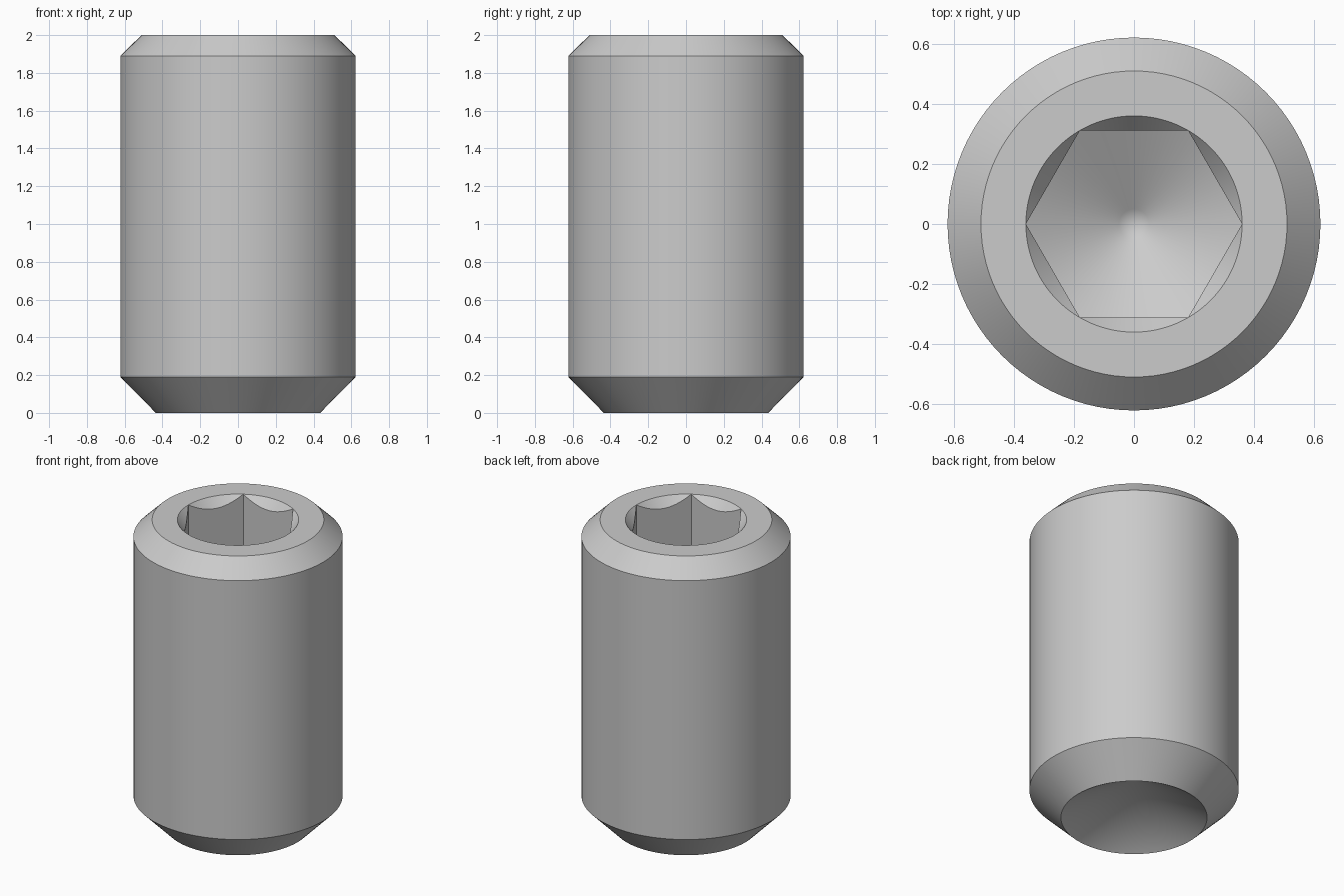
import bpy
import bmesh
import math

cube = bpy.data.objects.get("Cube")
if cube:
    bpy.data.objects.remove(cube, do_unlink=True)

SEGMENTS = 96
CORNER = 0.361                                # hexagon corner radius
FLAT = CORNER * math.cos(math.pi / 6)         # hexagon flat distance
FLOOR = 1.25                                  # socket floor height at the corners
DRILL = math.tan(math.radians(30))            # slope of the drilled cones

# Plain steel
steel = bpy.data.materials.new("steel grey")
steel.use_nodes = True
colour = (0.6, 0.6, 0.6, 1)
steel.diffuse_color = colour
steel.node_tree.nodes["Principled BSDF"].inputs["Base Color"].default_value = colour


def hex_radius(angle):
    """Distance from the axis to the socket wall."""
    return FLAT / math.cos(angle % (math.pi / 3) - math.pi / 6)


def round_ring(radius, z):
    return lambda angle: (radius, z)


def socket_mouth(angle):
    r = hex_radius(angle)
    return r, 2 - (CORNER - r) * 1.2


def socket_floor(angle):
    r = hex_radius(angle)
    return r, FLOOR - (CORNER - r) * DRILL


# Rings from the cup point, up the outside and down into the hexagonal socket
rings = [
    round_ring(0.435, 0),
    round_ring(0.6225, 0.19),
    round_ring(0.6225, 1.89),
    round_ring(0.511, 2),
    round_ring(CORNER, 2),
    socket_mouth,
    socket_floor,
    round_ring(0.05, FLOOR - (CORNER - 0.05) * DRILL),
]

bm = bmesh.new()
loops = []
for ring in rings:
    loop = []
    for i in range(SEGMENTS):
        angle = math.tau * i / SEGMENTS
        r, z = ring(angle)
        loop.append(bm.verts.new((r * math.cos(angle), r * math.sin(angle), z)))
    loops.append(loop)

# Skin between neighbouring rings
for low, high in zip(loops, loops[1:]):
    for i in range(SEGMENTS):
        j = (i + 1) % SEGMENTS
        bm.faces.new((low[i], low[j], high[j], high[i]))

# Conical cup at the bottom and drilled tip in the socket
cup_tip = bm.verts.new((0, 0, 0.435 * DRILL))
drill_tip = bm.verts.new((0, 0, FLOOR - CORNER * DRILL))
for i in range(SEGMENTS):
    j = (i + 1) % SEGMENTS
    bm.faces.new((loops[0][j], loops[0][i], cup_tip))
    bm.faces.new((loops[-1][i], loops[-1][j], drill_tip))

# Merge the chamfer where it runs out at the hexagon corners
bmesh.ops.remove_doubles(bm, verts=bm.verts, dist=0.0001)
bmesh.ops.recalc_face_normals(bm, faces=bm.faces)

mesh = bpy.data.meshes.new("set_screw")
bm.to_mesh(mesh)
bm.free()
mesh.materials.append(steel)
screw = bpy.data.objects.new("set_screw", mesh)
bpy.context.collection.objects.link(screw)

bpy.ops.object.select_all(action='DESELECT')
screw.select_set(True)
bpy.context.view_layer.objects.active = screw
bpy.ops.object.shade_smooth_by_angle(angle=math.radians(25))
